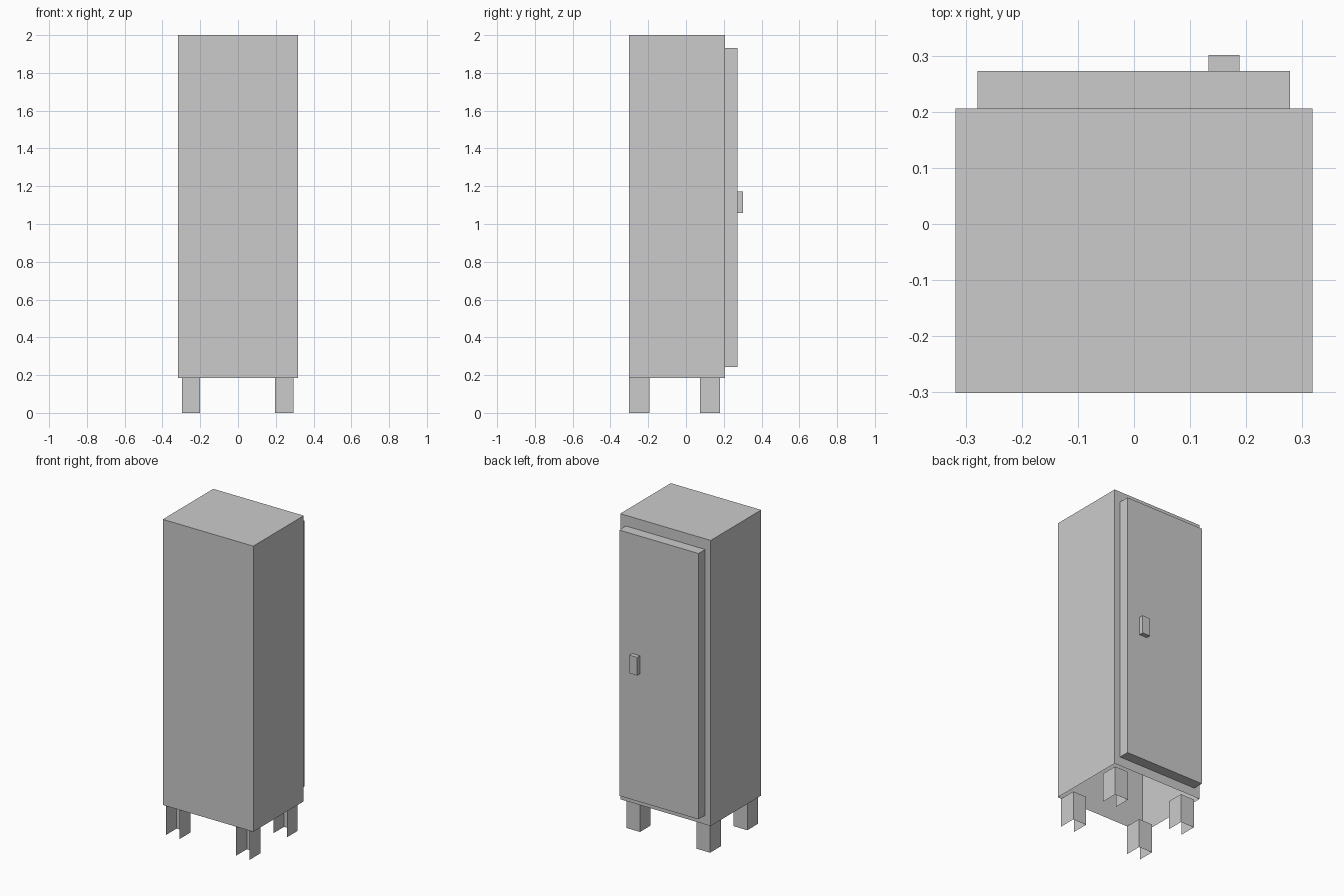
import bpy
import bmesh
from mathutils import Vector

if "Cube" in bpy.data.objects:
    bpy.data.objects.remove(bpy.data.objects["Cube"])


def sheet_box(name, lo, hi, open_sides=()):
    """Thin-walled box from corner lo to corner hi, without the faces that point along open_sides."""
    bm = bmesh.new()
    bmesh.ops.create_cube(bm, size=1)
    lo, hi = Vector(lo), Vector(hi)
    size, mid = hi - lo, (lo + hi) / 2
    bm.normal_update()
    gone = [f for f in bm.faces if any(f.normal.dot(Vector(d)) > 0.9 for d in open_sides)]
    bmesh.ops.delete(bm, geom=gone, context='FACES')
    bmesh.ops.scale(bm, vec=size, verts=bm.verts)
    bmesh.ops.translate(bm, vec=mid, verts=bm.verts)
    mesh = bpy.data.meshes.new(name)
    bm.to_mesh(mesh)
    bm.free()
    obj = bpy.data.objects.new(name, mesh)
    bpy.context.collection.objects.link(obj)
    return obj


FRONT, UP, DOWN = (0, -1, 0), (0, 0, 1), (0, 0, -1)

# Cabinet shell, open underneath
sheet_box("cabinet_body", (-0.318, -0.301, 0.185), (0.318, 0.206, 2.0), [DOWN])

# Door panel and its latch on the +y side
sheet_box("door", (-0.279, 0.206, 0.243), (0.278, 0.273, 1.932), [FRONT])
sheet_box("door_handle", (0.133, 0.273, 1.057), (0.188, 0.301, 1.172), [FRONT])

# Four U-channel legs, open to the front, top and bottom
for row, y in (("front", -0.301), ("rear", 0.073)):
    for side, x in (("left", -0.296), ("right", 0.197)):
        sheet_box(f"{row}_{side}_leg", (x, y, 0), (x + 0.096, y + 0.108, 0.185),
                  [FRONT, UP, DOWN])
